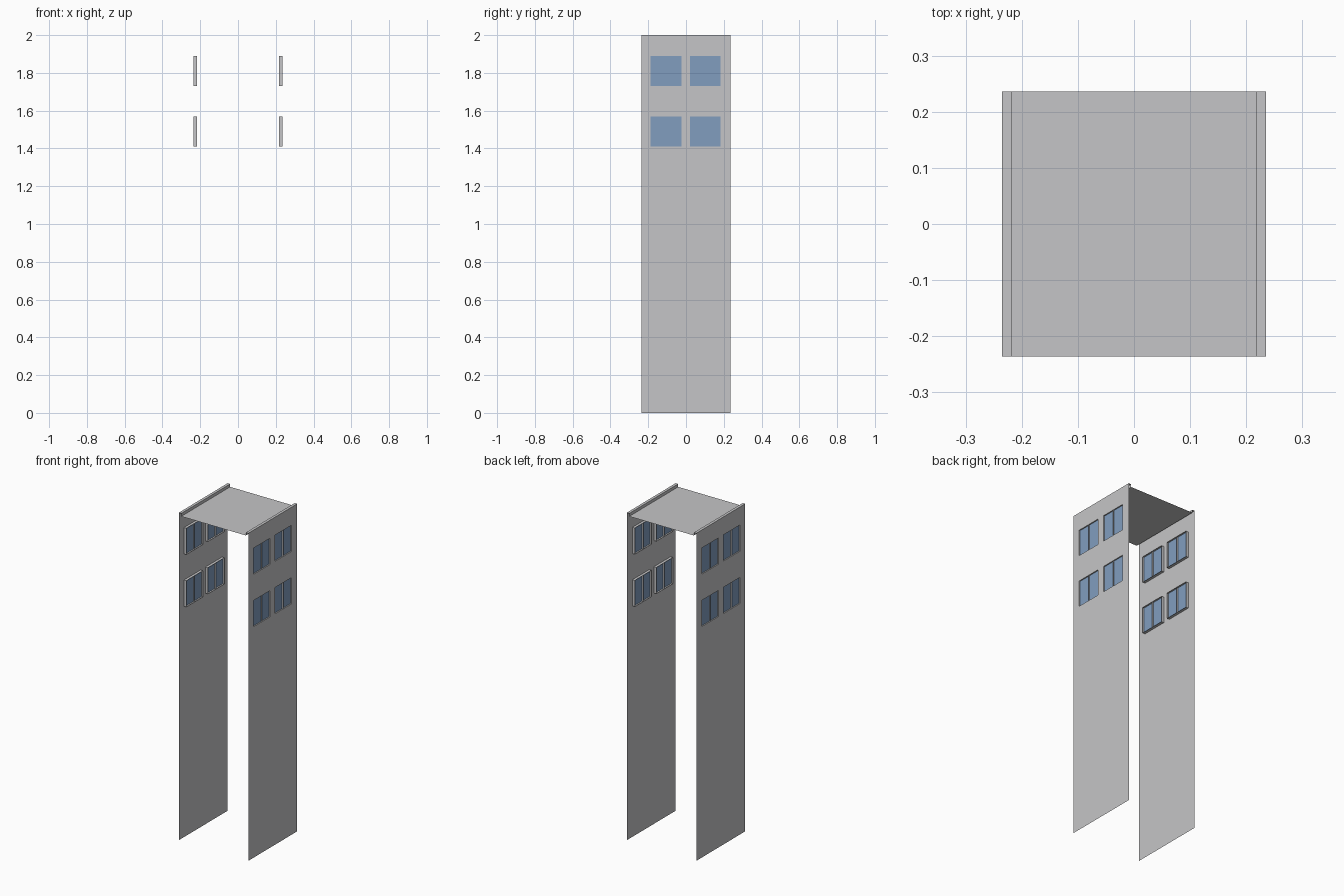
import bpy, bmesh

if "Cube" in bpy.data.objects:
    bpy.data.objects.remove(bpy.data.objects["Cube"])

W, TOP, ROOF, IN, D = 0.235, 2.0, 1.982, 0.218, 0.236
GLASS_X = 0.228
COLS = [(-0.187, -0.025), (0.02, 0.182)]
ROWS = [(1.41, 1.57), (1.73, 1.89)]


def material(name, rgb):
    m = bpy.data.materials.new(name)
    m.diffuse_color = (*rgb, 1)
    m.use_nodes = True
    m.node_tree.nodes["Principled BSDF"].inputs["Base Color"].default_value = m.diffuse_color
    return m


GREY = material("pale grey", (0.56, 0.56, 0.57))
BLUE = material("window blue", (0.22, 0.34, 0.52))


def sheet(name, quads, mat):
    """Object made of single-sided quads."""
    bm = bmesh.new()
    for q in quads:
        bm.faces.new([bm.verts.new(p) for p in q])
    bmesh.ops.remove_doubles(bm, verts=bm.verts, dist=1e-5)
    me = bpy.data.meshes.new(name)
    bm.to_mesh(me)
    bm.free()
    me.materials.append(mat)
    ob = bpy.data.objects.new(name, me)
    bpy.context.collection.objects.link(ob)


def plate_x(s, x, y0, y1, z0, z1):
    """Quad facing outward on side s."""
    q = [(s * x, y0, z0), (s * x, y1, z0), (s * x, y1, z1), (s * x, y0, z1)]
    return q if s > 0 else q[::-1]


def plate_y(s, y, z0, z1):
    return [(s * IN, y, z0), (s * W, y, z0), (s * W, y, z1), (s * IN, y, z1)]


def plate_z(s, z, y0, y1):
    q = [(s * IN, y0, z), (s * W, y0, z), (s * W, y1, z), (s * IN, y1, z)]
    return q if s > 0 else q[::-1]


for s, side in ((1, "right"), (-1, "left")):
    # wall split on a grid, window cells left open
    ys = [-D] + [v for c in COLS for v in c] + [D]
    zs = [0] + [v for r in ROWS for v in r] + [TOP]
    wall = [plate_x(s, W, ys[i], ys[i + 1], zs[j], zs[j + 1])
            for i in range(5) for j in range(5) if not (i % 2 and j % 2)]
    sheet(side + "_wall", wall, GREY)

    # window reveals, central fins and glass
    frames, glass = [], []
    for y0, y1 in COLS:
        for z0, z1 in ROWS:
            frames += [plate_y(s, y, z0, z1) for y in (y0, (y0 + y1) / 2, y1)]
            frames += [plate_z(s, z, y0, y1) for z in (z0, z1)]
            glass.append(plate_x(s, GLASS_X, y0, y1, z0, z1))
    sheet(side + "_window_frames", frames, GREY)
    sheet(side + "_window_glass", glass, BLUE)

    # parapet cap and its inner face
    sheet(side + "_parapet", [plate_z(s, TOP, -D, D),
                              plate_x(-s, -IN, -D, D, ROOF, TOP)], GREY)

# flat roof
sheet("roof", [[(-IN, -D, ROOF), (IN, -D, ROOF), (IN, D, ROOF), (-IN, D, ROOF)]], GREY)
